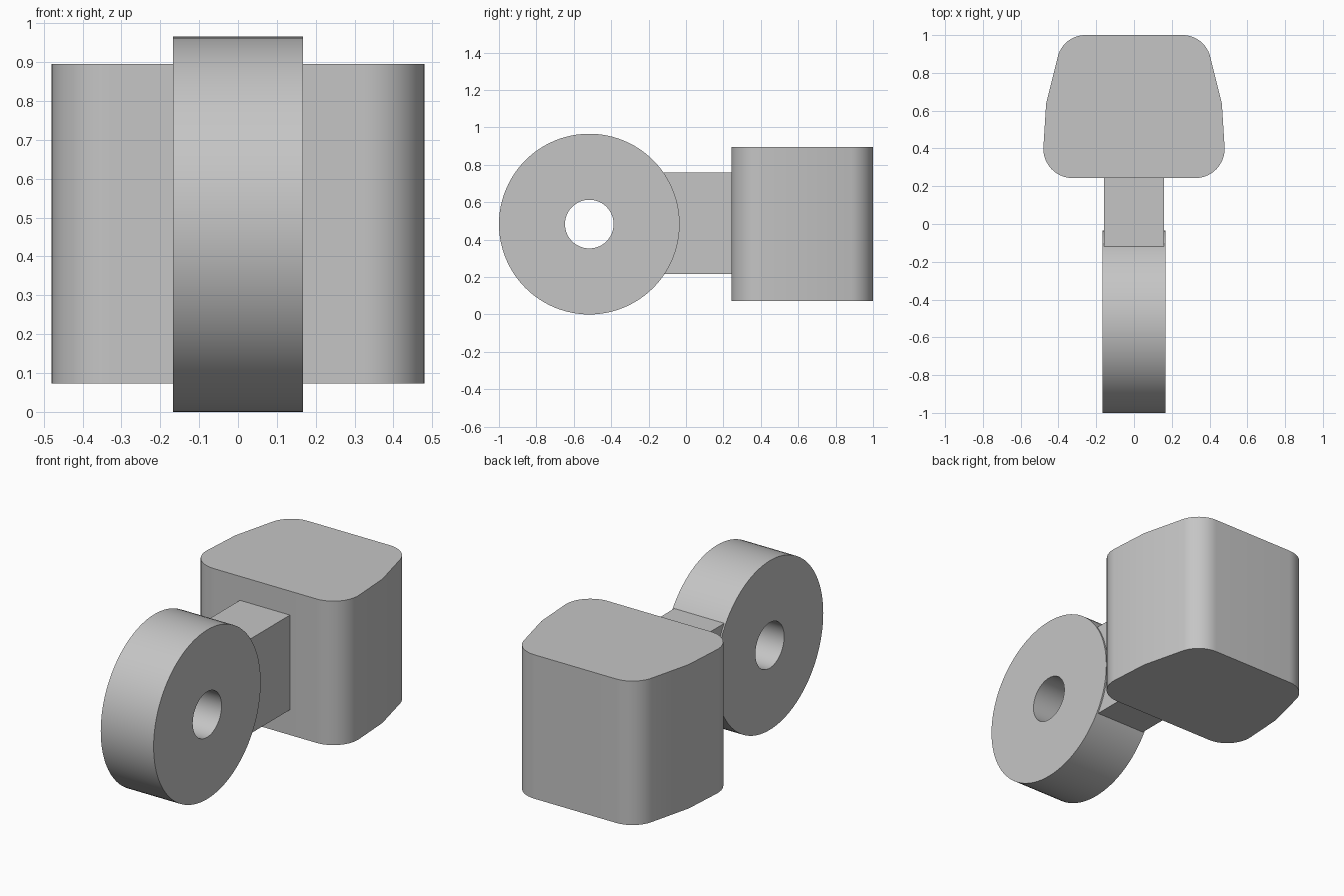
import bpy, bmesh, math
from mathutils import Vector

cube = bpy.data.objects.get("Cube")
if cube:
    bpy.data.objects.remove(cube, do_unlink=True)

GREY = (0.56, 0.56, 0.56, 1)
grey = bpy.data.materials.new("plain grey")
grey.use_nodes = True
grey.diffuse_color = GREY
grey.node_tree.nodes["Principled BSDF"].inputs["Base Color"].default_value = GREY


def finish(bm, name):
    bmesh.ops.recalc_face_normals(bm, faces=bm.faces)
    mesh = bpy.data.meshes.new(name)
    bm.to_mesh(mesh)
    bm.free()
    mesh.materials.append(grey)
    obj = bpy.data.objects.new(name, mesh)
    bpy.context.collection.objects.link(obj)
    bpy.ops.object.select_all(action="DESELECT")
    obj.select_set(True)
    bpy.context.view_layer.objects.active = obj
    bpy.ops.object.shade_smooth_by_angle(angle=math.radians(30))
    return obj


def fillet(before, corner, after, radius, steps=12):
    """Points of a true arc rounding off one corner."""
    corner = Vector(corner)
    a = (Vector(before) - corner).normalized()
    b = (Vector(after) - corner).normalized()
    half = a.angle(b) / 2
    centre = corner + (a + b).normalized() * radius / math.sin(half)
    start = corner + a * radius / math.tan(half) - centre
    end = corner + b * radius / math.tan(half) - centre
    return [centre + (start.lerp(end, i / steps)).normalized() * radius
            if i not in (0, steps) else centre + (start if i == 0 else end)
            for i in range(steps + 1)]


def extrude_outline(points, bottom, top, name):
    bm = bmesh.new()
    face = bm.faces.new([bm.verts.new((x, y, bottom)) for x, y in points])
    out = bmesh.ops.extrude_face_region(bm, geom=[face], use_keep_orig=True)
    verts = [g for g in out["geom"] if isinstance(g, bmesh.types.BMVert)]
    bmesh.ops.translate(bm, verts=verts, vec=(0, 0, top - bottom))
    return finish(bm, name)


# Tapered block with rounded corners, half outline mirrored
front, waist, back = (0.49, 0.243), (0.465, 0.64), (0.375, 1.0)
half = fillet((0, 0.243), front, waist, 0.155)
half.append(Vector(waist))
half += fillet(waist, back, (0, 1.0), 0.15)
outline = half + [Vector((-p.x, p.y)) for p in reversed(half)]
extrude_outline(outline, 0.073, 0.895, "rounded_block")

# Rectangular neck joining block and ring
extrude_outline([(-0.158, -0.125), (0.158, -0.125), (0.158, 0.25), (-0.158, 0.25)],
                0.217, 0.758, "neck")

# Thick ring, a rectangle spun about the sideways axis
bm = bmesh.new()
axis = Vector((0, -0.517, 0.483))
section = [(-0.167, 0.13), (0.167, 0.13), (0.167, 0.483), (-0.167, 0.483)]
verts = [bm.verts.new(axis + Vector((x, 0, r))) for x, r in section]
edges = [bm.edges.new((verts[i], verts[i - 1])) for i in range(4)]
bmesh.ops.spin(bm, geom=verts + edges, cent=axis, axis=(1, 0, 0),
               angle=math.tau, steps=96, use_merge=True)
bmesh.ops.remove_doubles(bm, verts=bm.verts, dist=0.0001)
finish(bm, "ring")
